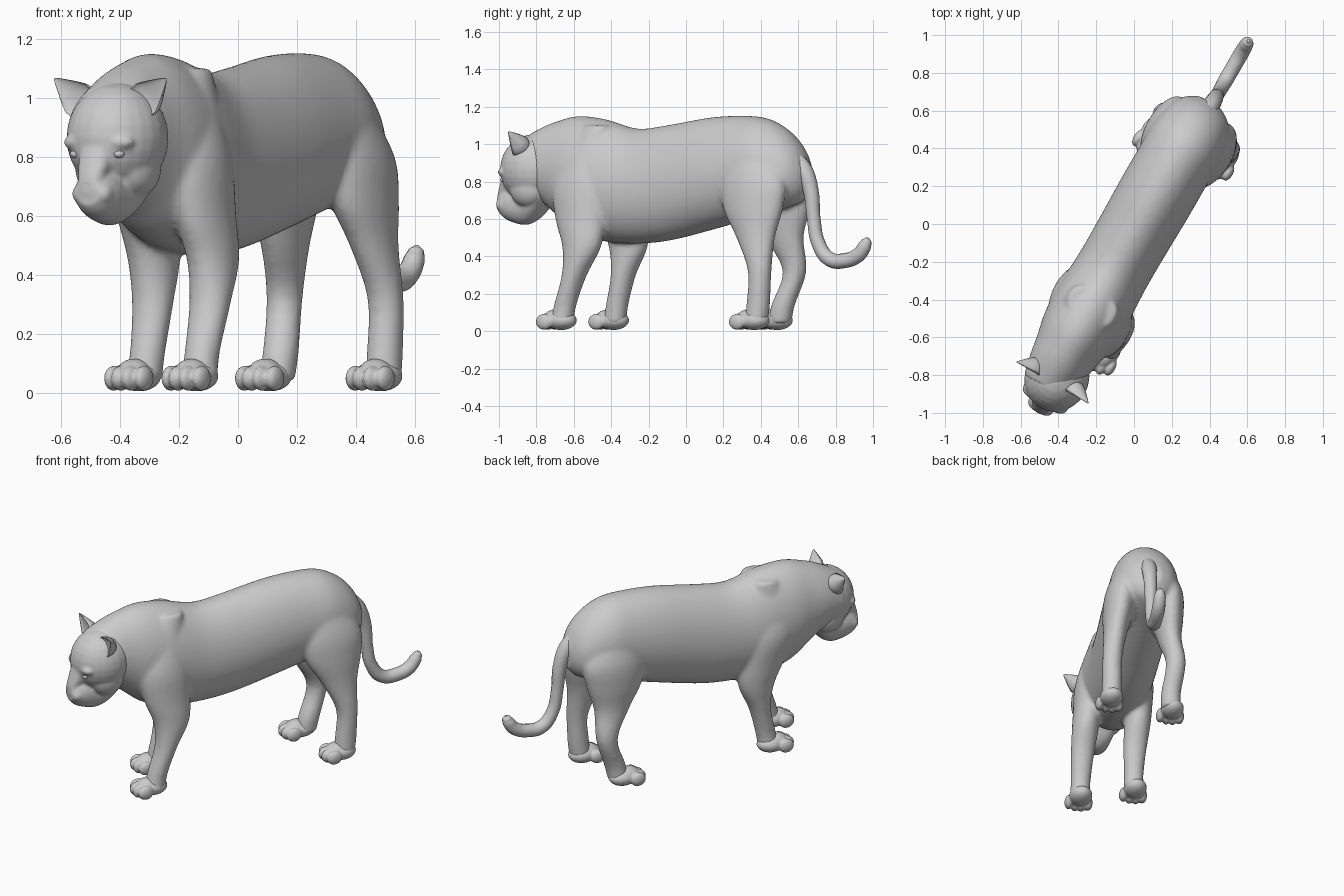
import bpy, bmesh
from math import sin, cos, pi, radians
from mathutils import Matrix, Vector

if "Cube" in bpy.data.objects:
    bpy.data.objects.remove(bpy.data.objects["Cube"])

# The cat is modelled facing -y, then turned so its spine runs diagonally
PLACE = Matrix.Translation((0.03, 0, 0)) @ Matrix.Rotation(radians(-30), 4, 'Z')


def finish(name, bm, voxel=0, smooth=0):
    bmesh.ops.recalc_face_normals(bm, faces=bm.faces)
    for f in bm.faces:
        f.smooth = True
    mesh = bpy.data.meshes.new(name)
    bm.to_mesh(mesh)
    bm.free()
    ob = bpy.data.objects.new(name, mesh)
    bpy.context.collection.objects.link(ob)
    ob.matrix_world = PLACE
    if voxel:
        r = ob.modifiers.new("Blend", 'REMESH')
        r.mode, r.voxel_size, r.use_smooth_shade = 'VOXEL', voxel, True
        s = ob.modifiers.new("Soften", 'SMOOTH')
        s.factor, s.iterations = 0.5, smooth
    return ob


def refine(rows, n=4):
    # Catmull-Rom interpolation of the section table
    out = []
    for i in range(len(rows) - 1):
        p0, p1 = rows[max(i - 1, 0)], rows[i]
        p2, p3 = rows[i + 1], rows[min(i + 2, len(rows) - 1)]
        for k in range(n):
            t = k / n
            out.append([0.5 * (2 * b + (c - a) * t + (2 * a - 5 * b + 4 * c - d) * t * t
                               + (3 * b - a - 3 * c + d) * t ** 3)
                        for a, b, c, d in zip(p0, p1, p2, p3)])
    return out + [list(rows[-1])]


def loft(bm, rows, upright, taper=0.0, seg=44):
    # rows: x, y, z, side radius, other radius; upright rings lie in xz, others in xy
    prev = None
    for x, y, z, a, b in refine(rows):
        ring = []
        for i in range(seg):
            c, s = cos(2 * pi * i / seg), sin(2 * pi * i / seg)
            u, v = a * c * (1 - taper * s), b * s
            ring.append(bm.verts.new((x + u, y, z + v) if upright else (x + u, y + v, z)))
        if prev:
            for i in range(seg):
                j = (i + 1) % seg
                bm.faces.new((prev[i], prev[j], ring[j], ring[i]))
        else:
            bm.faces.new(ring[::-1])
        prev = ring
    bm.faces.new(prev)


def trunk(bm, x, rows, taper=0.0):
    # rows: y, top, bottom, half width
    loft(bm, [(x, y, (t + b) / 2, w, (t - b) / 2) for y, t, b, w in rows], True, taper)


def ball(bm, centre, radii):
    m = Matrix.Translation(centre) @ Matrix.Diagonal((*radii, 1))
    return bmesh.ops.create_uvsphere(bm, u_segments=24, v_segments=14, radius=1, matrix=m)['verts']


# Torso and neck
bm = bmesh.new()
trunk(bm, 0, [(-1.0, 1.03, .73, .13), (-.88, 1.09, .69, .158), (-.78, 1.125, .62, .175),
              (-.66, 1.15, .53, .2), (-.5, 1.133, .48, .21), (-.3, 1.083, .468, .2),
              (-.1, 1.103, .485, .2), (.15, 1.142, .54, .205), (.35, 1.152, .59, .205),
              (.5, 1.137, .63, .205), (.62, 1.075, .66, .178), (.7, .99, .69, .135),
              (.745, .9, .75, .065)], 0.06)

# Legs: shared heights and radii, one centre line per leg
FRONT = [(1.1, .045, .07), (.97, .07, .11), (.78, .095, .16), (.6, .088, .145), (.45, .08, .11),
         (.3, .071, .066), (.14, .06, .06), (.04, .062, .062)]
HIND = [(.97, .07, .12), (.8, .095, .19), (.65, .09, .175), (.5, .07, .112),
        (.32, .06, .064), (.14, .06, .064), (.04, .062, .062)]
LEGS = [
    (FRONT, [(.09, -.5), (.11, -.54), (.14, -.57), (.16, -.56), (.18, -.54), (.19, -.58), (.192, -.635), (.192, -.655)]),
    (FRONT, [(-.09, -.5), (-.1, -.53), (-.13, -.51), (-.125, -.455), (-.118, -.425), (-.109, -.45), (-.107, -.487), (-.112, -.505)]),
    (HIND, [(.11, .47), (.145, .5), (.165, .51), (.187, .538), (.21, .576), (.212, .568), (.212, .555)]),
    (HIND, [(-.105, .47), (-.135, .5), (-.142, .5), (-.15, .52), (-.18, .567), (-.16, .507), (-.165, .485)]),
]
for sections, line in LEGS:
    loft(bm, [(x, y, z, a, b) for (z, a, b), (x, y) in zip(sections, line)], False)
finish("body_and_legs", bm, 0.012, 10)

# Paws with four toes each
PAWS = {"paw_front_right": (.186, -.683), "paw_front_left": (-.122, -.538),
        "paw_hind_right": (.21, .522), "paw_hind_left": (-.176, .442)}
for name, (x, y) in PAWS.items():
    bm = bmesh.new()
    ball(bm, (x, y + .02, .058), (.07, .088, .052))
    ball(bm, (x, y - .01, .075), (.055, .07, .042))
    for i, dx in enumerate((-.058, -.02, .02, .06)):
        forward = -.07 if i in (1, 2) else -.052
        ball(bm, (x + dx, y + forward, .05), (.026, .048, .043))
    finish(name, bm, 0.007, 4)

# Head: skull, muzzle, nose bridge, cheeks and brows
HX = .028
bm = bmesh.new()
ball(bm, (HX, -.925, .865), (.17, .182, .187))
trunk(bm, HX, [(-.83, .82, .68, .11), (-.9, .79, .6, .1), (-.97, .78, .568, .085),
               (-1.05, .77, .582, .079), (-1.1, .75, .605, .066), (-1.13, .725, .635, .045)])
trunk(bm, HX, [(-1.0, .93, .7, .075), (-1.075, .9, .7, .06), (-1.112, .81, .68, .046),
               (-1.135, .735, .67, .03)])
for s in (-1, 1):
    ball(bm, (HX + s * .078, -.92, .765), (.07, .1, .1))
    ball(bm, (HX + s * .075, -1.05, .85), (.06, .04, .03))
    ball(bm, (HX + s * .034, -1.09, .675), (.042, .042, .038))
finish("head", bm, 0.008, 8)

# Nose pad
bm = bmesh.new()
ball(bm, (HX, -1.118, .715), (.028, .018, .018))
finish("nose", bm)

for s, side in ((-1, "left"), (1, "right")):
    # Eye
    bm = bmesh.new()
    ball(bm, (HX + s * .084, -1.062, .81), (.02, .018, .014))
    finish("eye_" + side, bm)
    # Cupped, pointed ear leaning outward
    bm = bmesh.new()
    for v in ball(bm, (0, 0, 0), (.062, .075, .105)):
        if v.co.y < 0:
            v.co.y *= -0.3
        narrow = 1 - 6.5 * max(v.co.z, 0)
        v.co.x *= narrow
        v.co.y *= narrow
    bmesh.ops.transform(bm, verts=bm.verts, matrix=Matrix.Translation((HX - .008 + s * .137, -.96, 1.0))
                        @ Matrix.Rotation(s * radians(51), 4, 'Y'))
    finish("ear_" + side, bm)

# Tail: hanging, curling up at the tip
path = [(.585, .93, .045), (.64, .855, .047), (.675, .75, .041), (.69, .6, .036), (.715, .47, .037),
        (.775, .385, .04), (.86, .378, .04), (.925, .405, .04), (.962, .455, .036), (.973, .485, .026),
        (.976, .5, .008)]
cu = bpy.data.curves.new("tail", 'CURVE')
cu.dimensions, cu.bevel_depth, cu.bevel_resolution = '3D', 1.0, 4
cu.use_fill_caps, cu.resolution_u = True, 6
sp = cu.splines.new('BEZIER')
sp.bezier_points.add(len(path) - 1)
for p, (y, z, r) in zip(sp.bezier_points, path):
    p.co = Vector((.014, y * 1.1547, z))
    p.handle_left_type = p.handle_right_type = 'AUTO'
    p.radius = r
tail = bpy.data.objects.new("tail", cu)
bpy.context.collection.objects.link(tail)
tail.matrix_world = PLACE
